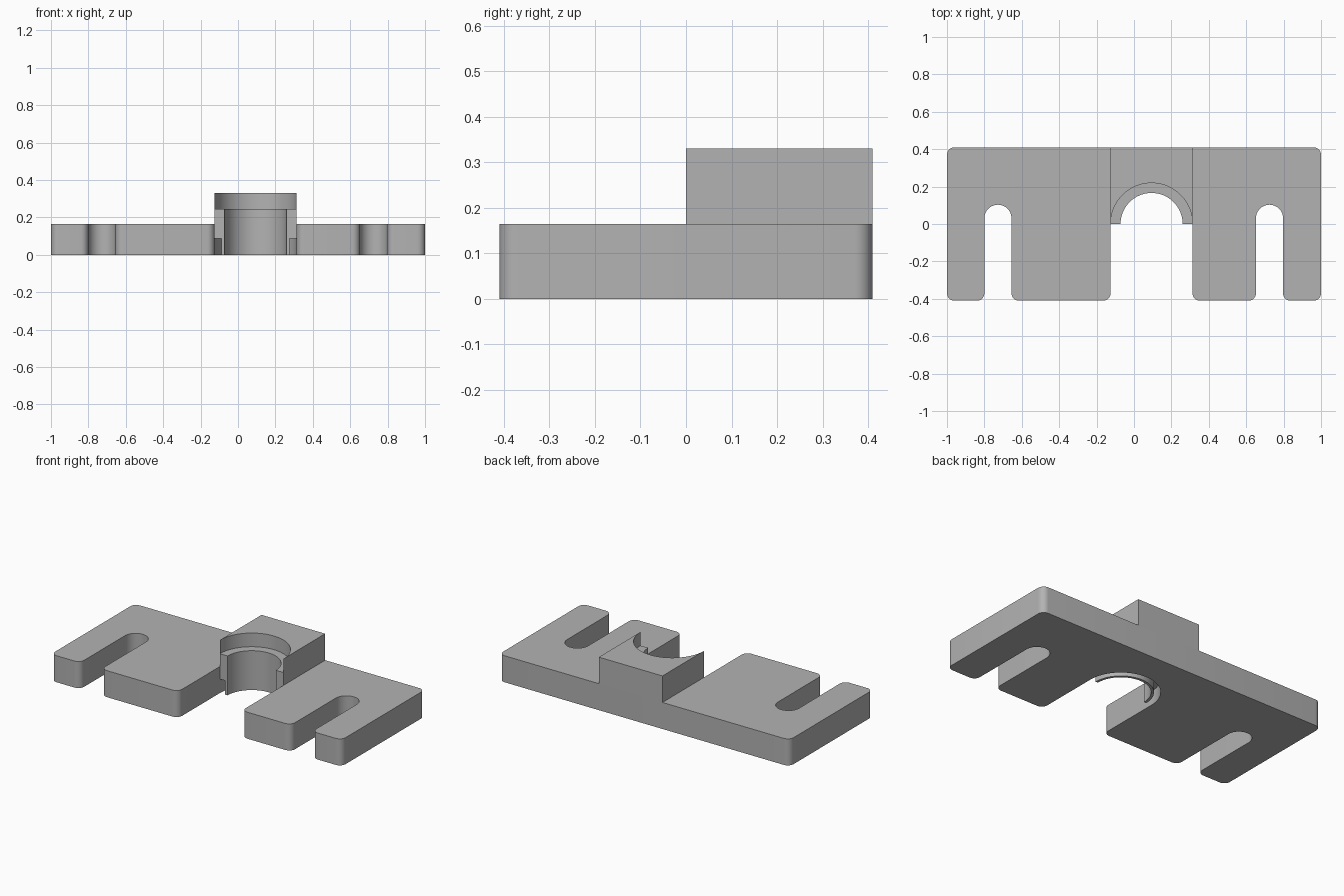
import bpy
import bmesh
from math import sin, cos, pi, radians
from mathutils import Vector

cube = bpy.data.objects.get("Cube")
if cube:
    bpy.data.objects.remove(cube)

grey = bpy.data.materials.new("plain grey")
grey.use_nodes = True
grey.diffuse_color = (0.45, 0.45, 0.45, 1)
grey.node_tree.nodes["Principled BSDF"].inputs["Base Color"].default_value = (0.45, 0.45, 0.45, 1)

PLATE_TOP, BLOCK_TOP = 0.165, 0.33
LIP_LOW, LIP_HIGH = 0.087, 0.245
BACK, FRONT = 0.41, -0.41
CX, R, BORE, THIN = 0.094, 0.219, 0.166, 0.182
FIL = 0.04


def fillet(corners):
    """Round square corners given as (x, y, radius)."""
    pts = []
    for i, (x, y, r) in enumerate(corners):
        p = Vector((x, y))
        u = (Vector(corners[i - 1][:2]) - p).normalized()
        v = (Vector(corners[(i + 1) % len(corners)][:2]) - p).normalized()
        steps = 0 if r == 0 else (8 if r <= FIL else 20)
        for k in range(steps + 1):
            t = k / max(steps, 1) * pi / 2
            q = p + r * (u + v) - r * (v * cos(t) + u * sin(t)) if r else p
            if not pts or (q - pts[-1]).length > 1e-5:
                pts.append(q)
    return pts


def half_ring(inner, outer, steps=40):
    """Half ring opening towards the front."""
    angles = [pi * k / steps for k in range(steps + 1)]
    return ([Vector((CX + outer * cos(a), outer * sin(a))) for a in angles]
            + [Vector((CX + inner * cos(a), inner * sin(a))) for a in reversed(angles)])


def extrude(name, pts, z0, z1):
    bm = bmesh.new()
    face = bm.faces.new([bm.verts.new((p.x, p.y, z0)) for p in pts])
    res = bmesh.ops.extrude_face_region(bm, geom=[face], use_keep_orig=True)
    top = [e for e in res["geom"] if isinstance(e, bmesh.types.BMVert)]
    bmesh.ops.translate(bm, verts=top, vec=(0, 0, z1 - z0))
    bmesh.ops.recalc_face_normals(bm, faces=bm.faces)
    mesh = bpy.data.meshes.new(name)
    bm.to_mesh(mesh)
    bm.free()
    mesh.materials.append(grey)
    ob = bpy.data.objects.new(name, mesh)
    bpy.context.collection.objects.link(ob)
    bpy.ops.object.select_all(action="DESELECT")
    ob.select_set(True)
    bpy.context.view_layer.objects.active = ob
    bpy.ops.object.shade_smooth_by_angle(angle=radians(30))
    return ob


def notch(x0, x1, depth):
    """Round-ended cut in the front edge, with rounded mouth."""
    r = (x1 - x0) / 2
    return [(x0, FRONT, FIL), (x0, depth, r), (x1, depth, r), (x1, FRONT, FIL)]


# Base plate with two bolt slots and the central opening
outline = [(1, FRONT, FIL), (1, BACK, FIL), (-1, BACK, FIL), (-1, FRONT, FIL)]
outline += notch(-0.80, -0.655, 0.103)
outline += notch(CX - R, CX + R, R)
outline += notch(0.652, 0.797, 0.103)
extrude("base_plate", fillet(outline), 0, PLATE_TOP)

# Raised block behind the opening
block = [(CX - R, BACK, 0), (CX + R, BACK, 0), (CX + R, 0, 0),
         (CX + R, R, R), (CX - R, R, R), (CX - R, 0, 0)]
extrude("raised_block", fillet(block), PLATE_TOP, BLOCK_TOP)

# Bore lip, and the thin collar below it that leaves a groove
extrude("bore_lip", half_ring(BORE, R), LIP_LOW, LIP_HIGH)
extrude("thin_collar", half_ring(BORE, THIN), 0, LIP_LOW)
